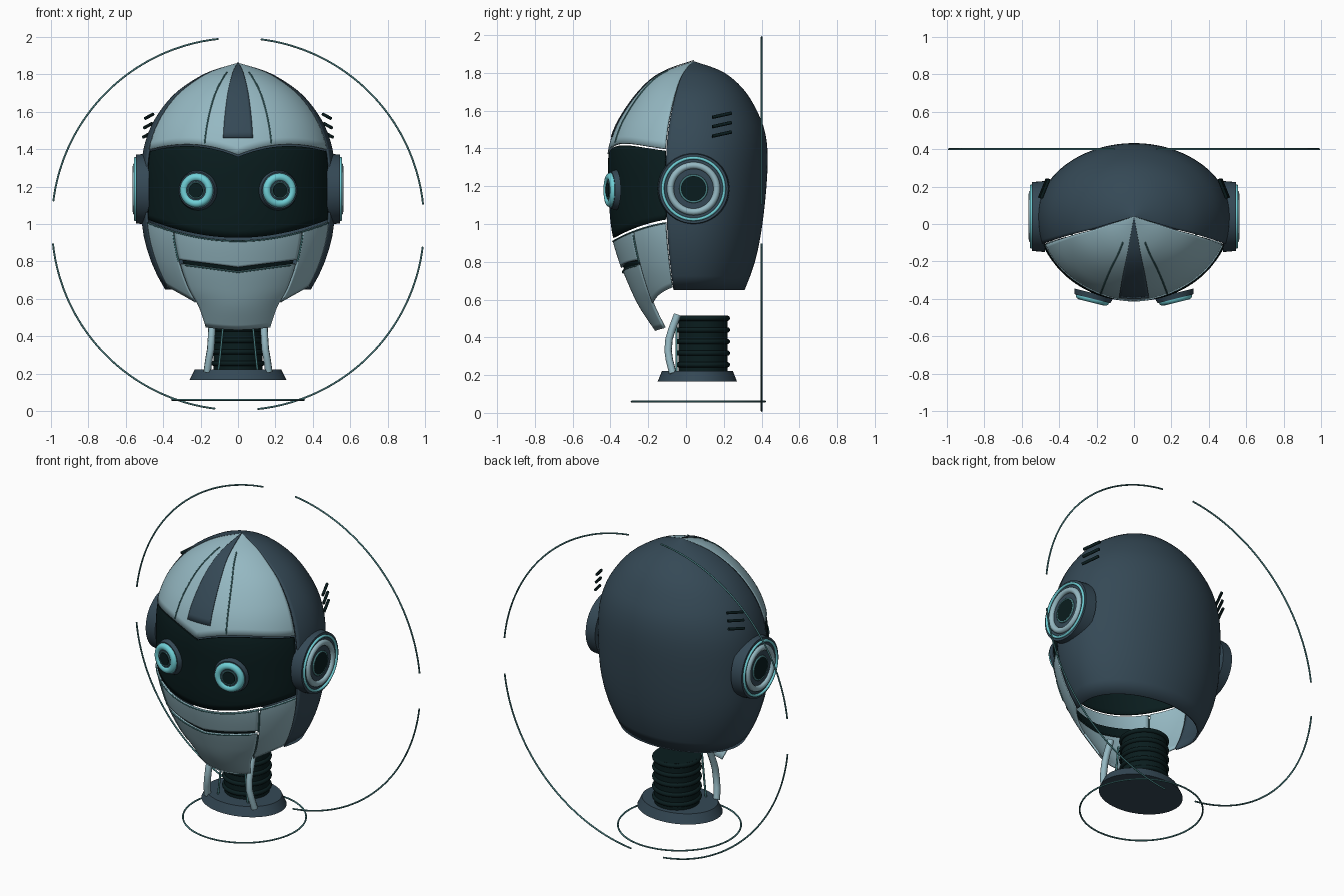
import bpy, bmesh
from math import sin, cos, radians
from mathutils import Vector

cube = bpy.data.objects.get("Cube")
if cube:
    bpy.data.objects.remove(cube)


def material(name, rgb):
    mat = bpy.data.materials.new(name)
    mat.use_nodes = True
    mat.diffuse_color = (*rgb, 1)
    mat.node_tree.nodes["Principled BSDF"].inputs["Base Color"].default_value = (*rgb, 1)
    return mat


PALE = material("pale blue grey", (0.30, 0.48, 0.54))
SLATE = material("dark slate", (0.035, 0.066, 0.092))
BLACK = material("black teal", (0.003, 0.012, 0.013))
CYAN = material("bright cyan", (0.16, 0.62, 0.67))
TEAL = material("deep teal", (0.06, 0.20, 0.21))

# Head profile: height, half width, front depth, back depth
PROFILE = [
    (0.43, 0.25, 0.205, 0.15), (0.55, 0.31, 0.285, 0.22), (0.65, 0.39, 0.335, 0.27),
    (0.80, 0.465, 0.395, 0.325), (0.97, 0.51, 0.44, 0.36), (1.19, 0.52, 0.455, 0.385),
    (1.375, 0.51, 0.455, 0.392), (1.5, 0.475, 0.42, 0.375), (1.6, 0.42, 0.365, 0.335),
    (1.7, 0.335, 0.29, 0.275), (1.775, 0.23, 0.21, 0.20), (1.82, 0.14, 0.125, 0.125),
    (1.862, 0, 0, 0)]
APEX = 1.862
MIDDLE_Y = 0.04
CENTRE = Vector((0, MIDDLE_Y, 1.15))


def slope(i, k):
    a, b = PROFILE[max(i - 1, 0)], PROFILE[min(i + 1, len(PROFILE) - 1)]
    return (b[k] - a[k]) / (b[0] - a[0])


def head_size(z, k):
    """Smooth interpolation of one profile column."""
    z = min(max(z, PROFILE[0][0]), APEX)
    i = max(j for j in range(len(PROFILE) - 1) if PROFILE[j][0] <= z)
    p, q = PROFILE[i], PROFILE[i + 1]
    h = q[0] - p[0]
    t = (z - p[0]) / h
    u = 1 - t
    return (u * u * (1 + 2 * t) * p[k] + t * t * (1 + 2 * u) * q[k]
            + h * t * u * (u * slope(i, k) - t * slope(i + 1, k)))


def on_head(angle, z, lift=0):
    """Point on the head; angle is measured from the front toward +x."""
    a = radians(angle)
    depth = head_size(z, 2 if cos(a) > 0 else 3)
    p = Vector((head_size(z, 1) * sin(a), MIDDLE_Y - depth * cos(a), z))
    return CENTRE + (p - CENTRE) * (1 + lift)


def finish(obj, name, mat):
    obj.name = name
    obj.data.materials.append(mat)
    bpy.ops.object.select_all(action='DESELECT')
    obj.select_set(True)
    bpy.context.view_layer.objects.active = obj
    if obj.type == 'MESH':
        bpy.ops.object.shade_smooth_by_angle(angle=radians(35))
    return obj


def panel(name, mat, start, end, low, high, lift=0, thick=0.012, cols=32, rows=24):
    """Curved shell between two angles and two height rules."""
    bm = bmesh.new()
    grid = []
    for i in range(cols + 1):
        angle = start + (end - start) * i / cols
        s = abs(sin(radians(angle)))
        z0, z1 = low(s), high(s)
        column = []
        for j in range(rows + 1):
            t = 1 - (1 - j / rows) ** 2
            column.append(bm.verts.new(on_head(angle, z0 + (z1 - z0) * t, lift)))
        grid.append(column)
    for left, right in zip(grid, grid[1:]):
        for j in range(rows):
            bm.faces.new((left[j], right[j], right[j + 1], left[j + 1]))
    bmesh.ops.remove_doubles(bm, verts=bm.verts, dist=0.0001)
    mesh = bpy.data.meshes.new(name)
    bm.to_mesh(mesh)
    bm.free()
    obj = bpy.data.objects.new(name, mesh)
    bpy.context.collection.objects.link(obj)
    shell = obj.modifiers.new("thickness", 'SOLIDIFY')
    shell.thickness = thick
    shell.offset = -1
    return finish(obj, name, mat)


def tube(name, mat, points, radius, cyclic=False):
    curve = bpy.data.curves.new(name, 'CURVE')
    curve.dimensions = '3D'
    curve.bevel_depth = radius
    curve.bevel_resolution = 2
    curve.use_fill_caps = True
    spline = curve.splines.new('POLY')
    spline.points.add(len(points) - 1)
    for target, p in zip(spline.points, points):
        target.co = (*p, 1)
    spline.use_cyclic_u = cyclic
    spline.use_smooth = True
    obj = bpy.data.objects.new(name, curve)
    bpy.context.collection.objects.link(obj)
    return finish(obj, name, mat)


def turn(axis):
    return Vector(axis).to_track_quat('Z', 'Y').to_euler()


def disc(name, mat, centre, axis, radius, depth, top=None):
    bpy.ops.mesh.primitive_cone_add(vertices=48, radius1=radius, depth=depth, location=centre,
                                    radius2=radius if top is None else top, rotation=turn(axis))
    return finish(bpy.context.object, name, mat)


def ring(name, mat, centre, axis, radius, minor):
    bpy.ops.mesh.primitive_torus_add(major_segments=48, minor_segments=12, major_radius=radius,
                                     minor_radius=minor, location=centre, rotation=turn(axis))
    return finish(bpy.context.object, name, mat)


# Height rules for the panel borders
def brow(s): return 1.37 + 0.21 * s - 0.19 * s * s
def visor_base(s): return 0.92 + 0.11 * s * s
def mouth(s): return 0.755 + 0.06 * s
def apex(s): return APEX


# Head shells
panel("back_shell", SLATE, 71.5, 288.5, lambda s: 0.65, apex, cols=80, rows=32)
panel("forehead_shell", PALE, -70.5, 70.5, brow, apex, cols=60)
panel("forehead_stripe", SLATE, -9.3, 9.3, lambda s: 1.46, apex, 0.008, 0.004, cols=10)
panel("visor", BLACK, -70.5, 70.5, lambda s: visor_base(s) + 0.004,
      lambda s: brow(s) - 0.008, -0.012, cols=60)
panel("upper_lip_panel", PALE, -42.6, 42.6, lambda s: mouth(s) + 0.013,
      lambda s: visor_base(s) - 0.009)
panel("mouth_slot", BLACK, -41, 41, lambda s: mouth(s) - 0.035, lambda s: mouth(s) + 0.035, -0.025)
panel("chin_panel", PALE, -42.6, 42.6, lambda s: 0.43 + 0.03 * s * s,
      lambda s: mouth(s) - 0.013, -0.006)
tube("mouth_line", TEAL, [on_head(a, mouth(abs(sin(radians(a)))) - 0.013) for a in range(-38, 39, 2)], 0.004)
tube("visor_trim", TEAL, [on_head(a, visor_base(sin(radians(a))) - 0.012) for a in range(-70, 71, 2)], 0.004)

for side, label in ((1, "left"), (-1, "right")):
    # Cheek and seam lines
    span = sorted((side * 43.6, side * 70.5))
    panel(label + "_cheek", PALE, *span, lambda s: 0.58 + 0.33 * (s - 0.69),
          lambda s: visor_base(s) - 0.009)
    tube(label + "_forehead_seam", TEAL, [on_head(side * 21, 1.43 + 0.02 * i, 0.002) for i in range(20)], 0.004)
    tube(label + "_cheek_seam", TEAL, [on_head(side * 43, 0.8 + 0.02 * i) for i in range(8)], 0.005)

    # Eye
    look = Vector((side * sin(radians(14)), -cos(radians(14)), 0))
    eye = Vector((side * 0.218, -0.385, 1.18))
    disc(label + "_eye_rim", SLATE, eye, look, 0.107, 0.03, 0.098)
    ring(label + "_eye_glow", CYAN, eye + look * 0.014, look, 0.07, 0.022)
    disc(label + "_eye_iris", SLATE, eye + look * 0.012, look, 0.054, 0.03)
    ring(label + "_eye_inner_ring", TEAL, eye + look * 0.027, look, 0.042, 0.004)
    disc(label + "_eye_pupil", BLACK, eye + look * 0.018, look, 0.038, 0.03)

    # Ear
    out = Vector((side, 0, 0))
    ear = Vector((side * 0.545, MIDDLE_Y, 1.187))
    disc(label + "_ear_cup", SLATE, ear - out * 0.035, out, 0.19, 0.07, 0.184)
    ring(label + "_ear_outer_glow", CYAN, ear + out * 0.004, out, 0.163, 0.008)
    ring(label + "_ear_ring", PALE, ear, out, 0.123, 0.018)
    ring(label + "_ear_inner_glow", TEAL, ear + out * 0.002, out, 0.07, 0.006)
    disc(label + "_ear_core", BLACK, ear, out, 0.066, 0.014)

    # Side vents
    for i in range(3):
        z = 1.565 - 0.05 * i
        x = 0.495 + 0.005 * i
        tube(f"{label}_vent_{i + 1}", BLACK,
             [(side * x, 0.14, z), (side * (x - 0.04), 0.24, z + 0.022)], 0.009)

    # Neck struts and cables
    tube(label + "_neck_strut", PALE,
         [(side * x, y, z) for x, y, z in ((0.135, -0.045, 0.52), (0.14, -0.075, 0.44),
          (0.142, -0.09, 0.39), (0.146, -0.095, 0.33), (0.155, -0.088, 0.28), (0.165, -0.07, 0.21))], 0.02)
    tube(label + "_neck_cable", TEAL,
         [(side * x, -0.05, z) for x, z in ((0.075, 0.5), (0.085, 0.4), (0.095, 0.3), (0.105, 0.21))], 0.006)

# Neck
neck = Vector((0, 0.09, 0))
up = Vector((0, 0, 1))
disc("neck_core", BLACK, neck + up * 0.36, up, 0.13, 0.31)
for i in range(5):
    ring(f"neck_ring_{i + 1}", BLACK, neck + up * (0.255 + 0.0615 * i), up, 0.129, 0.014)
base = disc("neck_base", SLATE, (0, 0.06, 0.193), up, 0.26, 0.056, 0.232)
base.scale.y = 0.81

# Halo arcs behind the head and ring on the floor
for k in range(4):
    arc = [radians(90 * k + 6 + 77 * i / 40) for i in range(41)]
    tube(f"halo_arc_{k + 1}", TEAL, [(0.995 * cos(a), 0.4, 1 + 0.995 * sin(a)) for a in arc], 0.005)
tube("floor_ring", TEAL, [(0.353 * cos(radians(a)), 0.065 + 0.353 * sin(radians(a)), 0.06)
                          for a in range(0, 360, 5)], 0.005, True)
